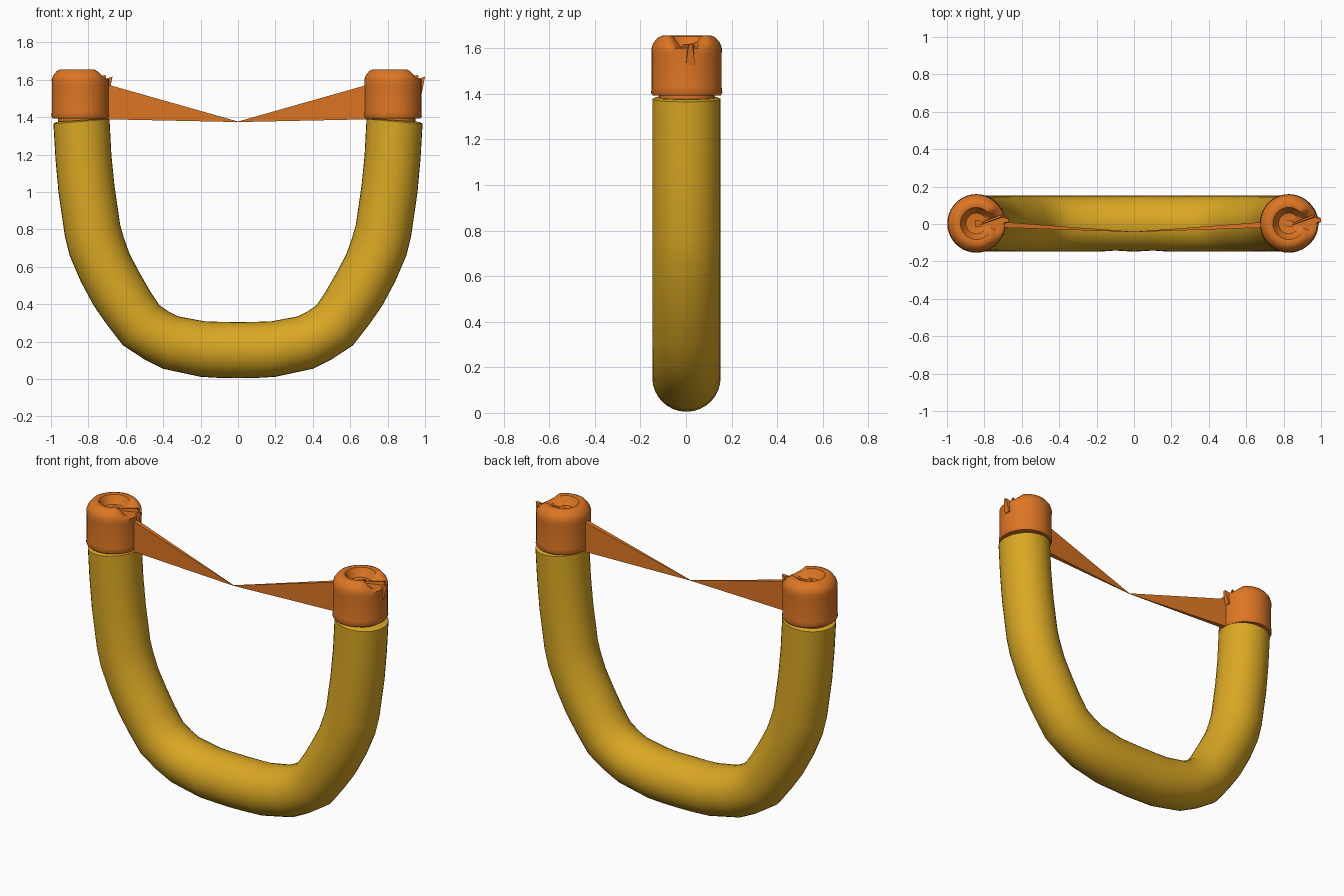
import bpy, bmesh, math
from mathutils import Vector

if "Cube" in bpy.data.objects:
    bpy.data.objects.remove(bpy.data.objects["Cube"])


def material(name, rgb):
    m = bpy.data.materials.new(name)
    m.diffuse_color = (*rgb, 1)
    m.use_nodes = True
    m.node_tree.nodes["Principled BSDF"].inputs["Base Color"].default_value = m.diffuse_color
    return m


GOLD = material("golden yellow", (0.70, 0.39, 0.017))
ORANGE = material("burnt orange", (0.72, 0.18, 0.017))


def finish(bm, name, mat, smooth=True):
    bmesh.ops.recalc_face_normals(bm, faces=bm.faces)
    me = bpy.data.meshes.new(name)
    bm.to_mesh(me)
    bm.free()
    ob = bpy.data.objects.new(name, me)
    bpy.context.collection.objects.link(ob)
    me.materials.append(mat)
    if smooth:
        bpy.ops.object.select_all(action='DESELECT')
        ob.select_set(True)
        bpy.context.view_layer.objects.active = ob
        bpy.ops.object.shade_smooth_by_angle(angle=math.radians(40))
    return ob


def loft(rings):
    """Skin a list of closed rings and close both ends."""
    bm = bmesh.new()
    rows = [[bm.verts.new(p) for p in r] for r in rings]
    n = len(rows[0])
    for a, b in zip(rows, rows[1:]):
        for i in range(n):
            j = (i + 1) % n
            bm.faces.new((a[i], a[j], b[j], b[i]))
    bm.faces.new(rows[0][::-1])
    bm.faces.new(rows[-1])
    return bm


# Curved tube halves: outer and inner edge of each cross-section (x, z)
SECTIONS = [
    ((0.0, 0.005), (0.0, 0.305)), ((0.10, 0.006), (0.10, 0.306)),
    ((0.20, 0.012), (0.18, 0.309)), ((0.40, 0.055), (0.32, 0.335)),
    ((0.50, 0.105), (0.37, 0.36)), ((0.615, 0.18), (0.42, 0.395)),
    ((0.70, 0.29), (0.47, 0.47)), ((0.77, 0.39), (0.53, 0.575)),
    ((0.84, 0.52), (0.58, 0.67)), ((0.90, 0.66), (0.61, 0.755)),
    ((0.925, 0.76), (0.63, 0.825)), ((0.96, 1.00), (0.66, 1.03)),
    ((0.976, 1.18), (0.677, 1.20)), ((0.987, 1.365), (0.687, 1.39)),
    ((0.97, 1.375), (0.70, 1.393)),
]


def tube_half(side, name):
    rings = []
    for k, (o, i) in enumerate(SECTIONS):
        o, i = Vector((o[0], 0, o[1])), Vector((i[0], 0, i[1]))
        mid, half = (o + i) / 2, (o - i) / 2
        ring = []
        for s in range(32):
            a = math.tau * s / 32
            y = 0.15 * math.sin(a)
            if k == 1 and y < 0:          # shallow dent beside the seam
                y *= 0.96
            if k == len(SECTIONS) - 1:
                y *= 0.92
            p = mid + half * math.cos(a)
            ring.append((side * p.x, y + 0.002, p.z))
        rings.append(ring)
    return finish(loft(rings), name, GOLD)


# Cap profile (radius, z): neck, wall, rounded shoulder, rim, recess
CAP = [(0.12, 1.36), (0.12, 1.392), (0.148, 1.394), (0.155, 1.405),
       (0.152, 1.43), (0.152, 1.57), (0.153, 1.60), (0.146, 1.622),
       (0.125, 1.648), (0.105, 1.656), (0.085, 1.652), (0.07, 1.625),
       (0.055, 1.605), (0.02, 1.60)]


def cap(cx, name):
    rings = []
    for r, z in CAP:
        ring = []
        for s in range(40):
            a = math.tau * s / 40
            near = max(0, 1 - abs(math.remainder(a, math.tau)) / 0.75)
            zz = z
            if z > 1.605:                 # worn notch in the rim
                zz = z - (z - 1.605) * min(1, near * 1.8)
            ring.append((cx + r * math.cos(a), 0.003 + 1.01 * r * math.sin(a), zz))
        rings.append(ring)
    finish(loft(rings), name, ORANGE)


def plate(name, pts, width):
    """Thin plate in the xz plane; pts are (x, y, z), width holds half thickness."""
    rings = [[(x, y + s * w, z) for (x, y, z), w in zip(pts, width)] for s in (-1, 1)]
    finish(loft(rings), name, ORANGE, smooth=False)


for side, label, cx in ((-1, "left", -0.843), (1, "right", 0.828)):
    tube_half(side, label + "_tube")
    cap(cx, label + "_cap")
    # Tapering fin running from inside the cap to the middle
    plate(label + "_fin",
          [(side * 0.001, -0.042, 1.374), (side * 0.85, 0.004, 1.392),
           (side * 0.85, 0.004, 1.618), (side * 0.001, -0.042, 1.377)],
          [0.001, 0.018, 0.018, 0.001])
    # Torn slivers in the notch of the rim
    plate(label + "_sliver",
          [(cx + 0.02, 0.0, 1.60), (cx + 0.14, 0.045, 1.595),
           (cx + 0.135, 0.045, 1.625), (cx + 0.02, 0.0, 1.615)],
          [0.006, 0.01, 0.006, 0.004])
    plate(label + "_barb",
          [(cx + 0.13, 0.02, 1.53), (cx + 0.155, 0.02, 1.53),
           (cx + 0.172, 0.02, 1.617), (cx + 0.12, 0.02, 1.60)],
          [0.02, 0.02, 0.008, 0.02])
